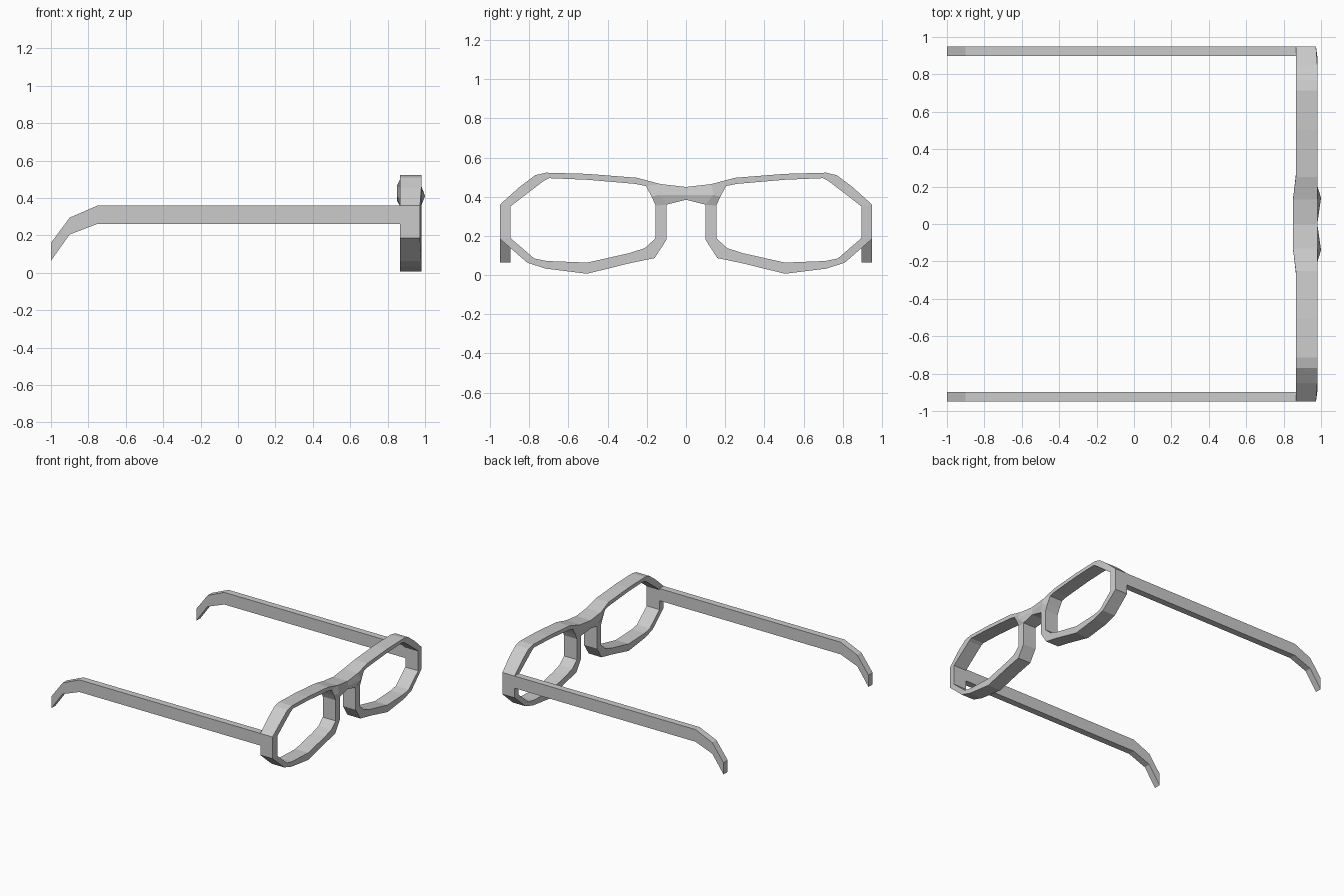
import bpy
import bmesh

cube = bpy.data.objects.get("Cube")
if cube:
    bpy.data.objects.remove(cube, do_unlink=True)

grey = bpy.data.materials.new("plain_grey")
grey.use_nodes = True
colour = (0.6, 0.6, 0.6, 1)
grey.diffuse_color = colour
grey.node_tree.nodes["Principled BSDF"].inputs["Base Color"].default_value = colour


def finish(bm, name):
    """Turn a half model into a flat shaded object mirrored across the middle."""
    bmesh.ops.recalc_face_normals(bm, faces=bm.faces)
    mesh = bpy.data.meshes.new(name)
    bm.to_mesh(mesh)
    bm.free()
    mesh.materials.append(grey)
    obj = bpy.data.objects.new(name, mesh)
    bpy.context.collection.objects.link(obj)
    mirror = obj.modifiers.new("mirror", 'MIRROR')
    mirror.use_axis = (False, True, False)
    mirror.merge_threshold = 0.0005
    return obj


def extrude(bm, offset):
    faces = bm.faces[:]
    made = bmesh.ops.extrude_face_region(bm, geom=faces, use_keep_orig=True)["geom"]
    moved = [g for g in made if isinstance(g, bmesh.types.BMVert)]
    bmesh.ops.translate(bm, verts=moved, vec=offset)
    return moved


# Rim outline as outer and inner (y, z) pairs, from the temple round underneath
BACK, FRONT = 0.865, 0.98
rim = [
    ((.95, .36), (.897, .35)), ((.95, .185), (.897, .19)),
    ((.81, .063), (.775, .085)), ((.715, .033), (.71, .072)),
    ((.505, .007), (.505, .064)), ((.29, .06), (.29, .112)),
    ((.16, .087), (.21, .138)), ((.10, .18), (.155, .188)),
    ((.10, .36), (.155, .355)), ((.14, .41), (.175, .40)),
    ((.13, .465), (.205, .455)), ((.25, .497), (.26, .466)),
    ((.505, .517), (.505, .487)), ((.715, .523), (.70, .495)),
    ((.77, .51), (.725, .482)), ((.85, .45), (.80, .425)),
]
bm = bmesh.new()
outer = [bm.verts.new((BACK, *o)) for o, i in rim]
inner = [bm.verts.new((BACK, *i)) for o, i in rim]
for k in range(len(rim)):
    n = (k + 1) % len(rim)
    bm.faces.new((outer[k], outer[n], inner[n], inner[k]))

# Bridge joins the nose side of the rim to the centre line
middle = [bm.verts.new((BACK, 0, z)) for z in (.385, .41, .45)]
for k in range(2):
    bm.faces.new((outer[8 + k], outer[9 + k], middle[k + 1], middle[k]))

extrude(bm, (FRONT - BACK, 0, 0))
seam = [f for f in bm.faces if all(abs(v.co.y) < 1e-4 for v in f.verts)]
bmesh.ops.delete(bm, geom=seam, context='FACES')

# Bridge swells a little at the back and has a folded ridge at the front
for v in bm.verts:
    is_front = v.co.x > 0.9
    if v.co.y < 0.145 and v.co.z > 0.37:
        if not is_front:
            v.co.x = 0.85
        elif abs(v.co.z - 0.41) < 0.01 and v.co.y > 0.1:
            v.co.x = 1.0
    elif v.co.y > 0.94 and is_front:
        v.co.x = 0.973
finish(bm, "rims_and_bridge")

# Temple arms with a bent ear hook
top = [(-1, .16), (-.9, .295), (-.75, .36), (.87, .36)]
bottom = [(-1, .065), (-.9, .205), (-.75, .262), (.87, .262)]
bm = bmesh.new()
upper = [bm.verts.new((x, .897, z)) for x, z in top]
lower = [bm.verts.new((x, .897, z)) for x, z in bottom]
for k in range(3):
    bm.faces.new((upper[k], upper[k + 1], lower[k + 1], lower[k]))
extrude(bm, (0, .053, 0))
finish(bm, "temple_arms")
